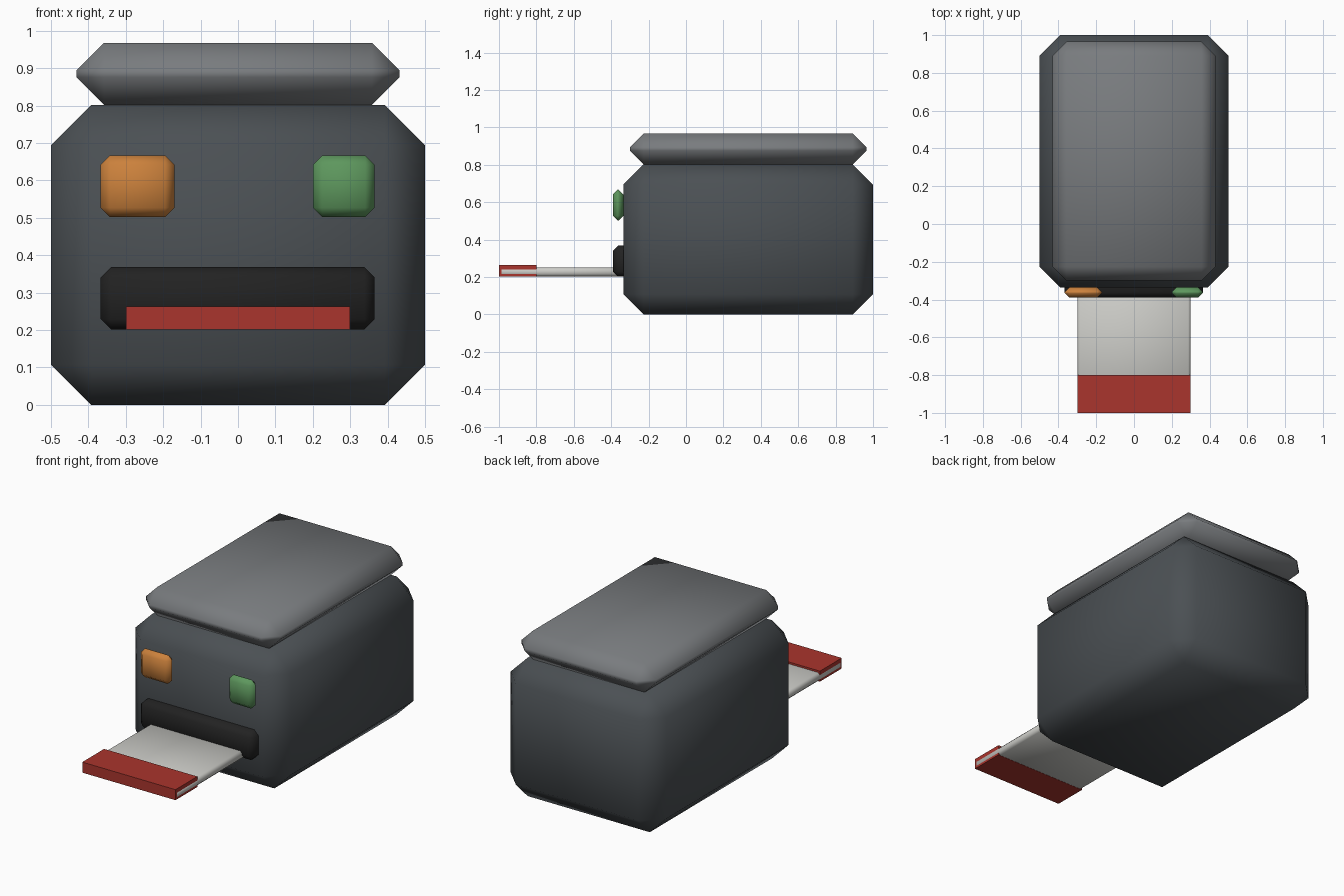
import bpy
import bmesh
from mathutils import Vector

default = bpy.data.objects.get("Cube")
if default:
    bpy.data.objects.remove(default, do_unlink=True)


def material(name, *rgb):
    mat = bpy.data.materials.new(name)
    mat.use_nodes = True
    mat.diffuse_color = (*rgb, 1)
    mat.node_tree.nodes["Principled BSDF"].inputs["Base Color"].default_value = (*rgb, 1)
    return mat


def box(name, low, high, mat, chamfer=0):
    """Box between two corners, optionally with soft-shaded chamfers."""
    low, high = Vector(low), Vector(high)
    mesh = bpy.data.meshes.new(name)
    bm = bmesh.new()
    bmesh.ops.create_cube(bm, size=1)
    for v in bm.verts:
        v.co = (low + high) / 2 + v.co * (high - low)
    if chamfer:
        bmesh.ops.bevel(bm, geom=bm.edges[:], offset=chamfer, segments=1,
                        affect='EDGES', profile=0.5)
        for face in bm.faces:
            face.smooth = True
    bm.to_mesh(mesh)
    bm.free()
    mesh.materials.append(mat)
    obj = bpy.data.objects.new(name, mesh)
    bpy.context.collection.objects.link(obj)
    return obj


charcoal = material("charcoal", 0.07, 0.08, 0.088)
grey = material("grey", 0.19, 0.2, 0.21)
black = material("black", 0.016, 0.016, 0.016)
orange = material("orange", 0.6, 0.22, 0.045)
green = material("green", 0.11, 0.31, 0.11)
red = material("red", 0.4, 0.035, 0.026)
white = material("paper white", 0.6, 0.6, 0.57)

# Housing and lid
box("housing", (-0.5, -0.335, 0), (0.5, 1, 0.802), charcoal, 0.108)
box("lid", (-0.432, -0.3, 0.802), (0.432, 0.965, 0.968), grey, 0.074)

# Front buttons and paper slot
box("orange_button", (-0.367, -0.39, 0.502), (-0.17, -0.335, 0.667), orange, 0.025)
box("green_button", (0.2, -0.39, 0.502), (0.365, -0.335, 0.667), green, 0.025)
box("paper_slot", (-0.367, -0.39, 0.202), (0.365, -0.25, 0.368), black, 0.027)

# Paper sheet with its coloured end band
box("paper", (-0.3, -0.999, 0.203), (0.3, -0.3, 0.252), white, 0.013)
box("paper_band", (-0.299, -1, 0.202), (0.299, -0.8, 0.263), red)
